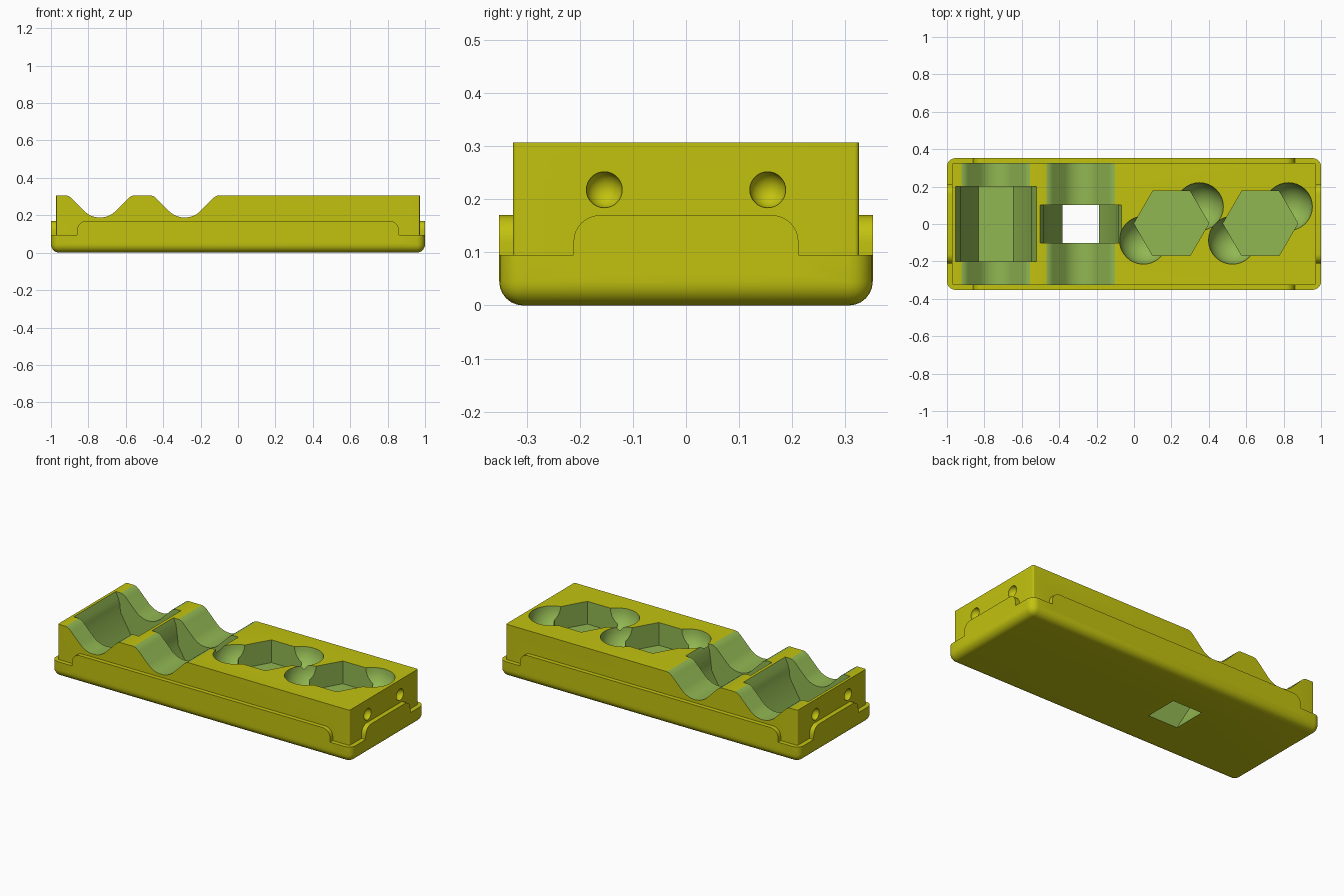
import bpy, bmesh, math
from mathutils import Vector

if "Cube" in bpy.data.objects:
    bpy.data.objects.remove(bpy.data.objects["Cube"])


def material(name, rgb):
    m = bpy.data.materials.new(name)
    m.diffuse_color = (*rgb, 1)
    m.use_nodes = True
    m.node_tree.nodes["Principled BSDF"].inputs["Base Color"].default_value = m.diffuse_color
    return m


YELLOW = material("yellow shell", (0.54, 0.54, 0.005))
GREEN = material("green recess", (0.285, 0.475, 0.085))
TOP = 0.307


def finish(name, bm, slot=0):
    bmesh.ops.recalc_face_normals(bm, faces=bm.faces)
    me = bpy.data.meshes.new(name)
    for f in bm.faces:
        f.material_index = slot
    bm.to_mesh(me)
    bm.free()
    me.materials.append(YELLOW)
    me.materials.append(GREEN)
    ob = bpy.data.objects.new(name, me)
    bpy.context.collection.objects.link(ob)
    return ob


def box(name, hx, hy, z0, z1, bevel, bottom):
    """Box with rounded upright edges and, if asked, rounded bottom edges."""
    bm = bmesh.new()
    bmesh.ops.create_cube(bm, size=1)
    for v in bm.verts:
        v.co = Vector((v.co.x * 2 * hx, v.co.y * 2 * hy, z0 if v.co.z < 0 else z1))
    edges = []
    for e in bm.edges:
        a, b = e.verts
        upright = abs(a.co.z - b.co.z) > 1e-4
        if upright or (bottom and a.co.z < z0 + 1e-4 and b.co.z < z0 + 1e-4):
            edges.append(e)
    bmesh.ops.bevel(bm, geom=edges, offset=bevel, segments=6, profile=0.5, affect='EDGES')
    return finish(name, bm)


def prism(name, pts, axis, lo, hi, slot=0):
    """Extrude a closed 2D outline along an axis."""
    place = {'x': lambda p, t: (t, p[0], p[1]),
             'y': lambda p, t: (p[0], t, p[1]),
             'z': lambda p, t: (p[0], p[1], t)}[axis]
    bm = bmesh.new()
    a = [bm.verts.new(place(p, lo)) for p in pts]
    b = [bm.verts.new(place(p, hi)) for p in pts]
    bm.faces.new(a)
    bm.faces.new(b[::-1])
    n = len(pts)
    for i in range(n):
        bm.faces.new((a[i], a[(i + 1) % n], b[(i + 1) % n], b[i]))
    return finish(name, bm, slot)


def ball(name, pos, r, slot):
    bm = bmesh.new()
    bmesh.ops.create_uvsphere(bm, u_segments=32, v_segments=16, radius=r)
    bmesh.ops.translate(bm, verts=bm.verts, vec=pos)
    return finish(name, bm, slot)


def combine(target, tool, op):
    mod = target.modifiers.new("combine", 'BOOLEAN')
    mod.operation, mod.object, mod.solver = op, tool, 'EXACT'
    bpy.context.view_layer.objects.active = target
    bpy.ops.object.modifier_apply(modifier=mod.name)
    bpy.data.objects.remove(tool)


def tab(half, r):
    """Outline of a raised tab with rounded top corners."""
    arc = [(half - r + r * math.cos(t * math.pi / 16), 0.17 - r + r * math.sin(t * math.pi / 16))
           for t in range(9)]
    return [(half, 0.06)] + arc + [(-x, z) for x, z in reversed(arc)] + [(-half, 0.06)]


# Rounded base, upper block and raised tabs on all four sides
tray = box("tray", 1.0, 0.352, 0, 0.095, 0.045, True)
combine(tray, box("upper_block", 0.972, 0.326, 0.05, TOP, 0.008, False), 'UNION')
combine(tray, prism("side_tabs", tab(0.86, 0.05), 'y', -0.352, 0.352), 'UNION')
combine(tray, prism("end_tabs", tab(0.212, 0.05), 'x', -1, 1), 'UNION')

# Rounded cross grooves, each with a hexagonal pocket in the middle
for cx, cz, half_len in ((-0.738, 0.19, 0.2), (-0.285, 0.15, 0.102)):
    half = [(0.119 * math.sin(a * math.pi / 32), TOP - 0.119 * math.cos(a * math.pi / 32))
            for a in range(1, 9)]
    half += [(0.145, 0.284), (0.155, 0.294), (0.168, 0.303), (0.183, TOP), (0.183, 0.4)]
    groove = [(-x, z) for x, z in reversed(half)] + [(0, 0.188)] + half
    groove = [(cx + x, z) for x, z in groove]
    combine(tray, prism("groove", groove, 'y', -0.5, 0.5, 1), 'DIFFERENCE')
    r = 0.185
    side = [(r / 2, cz - r * 0.866), (r, cz), (0.19, cz + 0.05), (0.2, 0.27), (0.217, TOP), (0.217, 0.4)]
    pocket = [(cx - x, z) for x, z in reversed(side)] + [(cx + x, z) for x, z in side]
    combine(tray, prism("pocket", pocket, 'y', -half_len, half_len, 1), 'DIFFERENCE')

# Upright hexagonal sockets with round finger scoops at opposite corners
for cx in (0.2, 0.676):
    hexagon = [(cx + 0.2 * math.cos(i * math.pi / 3), 0.003 + 0.2 * math.sin(i * math.pi / 3) * 0.995)
               for i in range(6)]
    combine(tray, prism("socket", hexagon, 'z', 0.17, 0.4, 1), 'DIFFERENCE')
    for s in (-1, 1):
        combine(tray, ball("scoop", (cx + s * 0.15, 0.003 + s * 0.09, TOP + 0.001), 0.128, 1), 'DIFFERENCE')

# Round dimples in both ends
for sx in (-1, 1):
    for sy in (-1, 1):
        combine(tray, ball("dimple", (sx * 0.973, sy * 0.154, 0.218), 0.034, 0), 'DIFFERENCE')

bpy.ops.object.select_all(action='DESELECT')
tray.select_set(True)
bpy.context.view_layer.objects.active = tray
bpy.ops.object.shade_smooth_by_angle(angle=math.radians(30))
